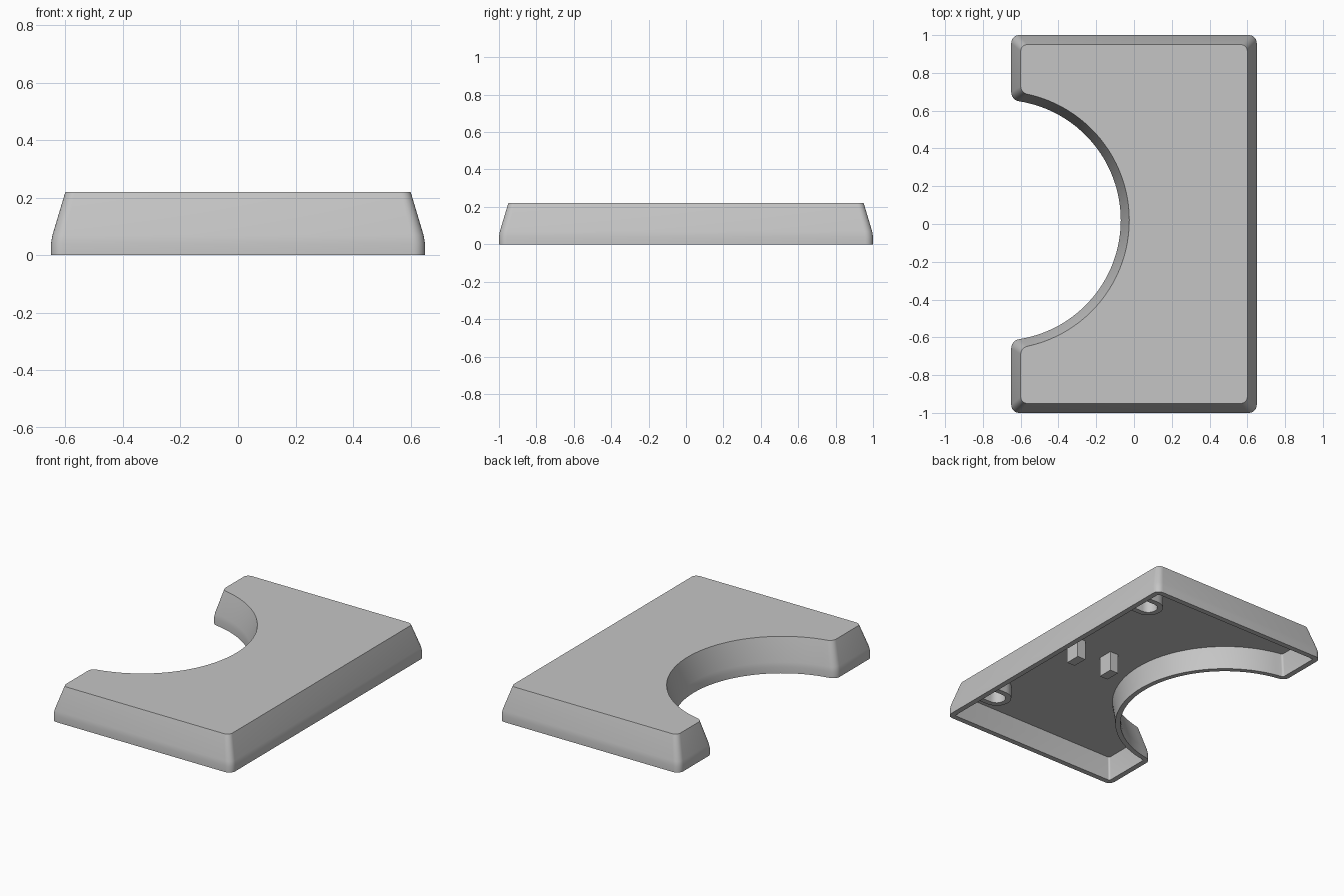
import bpy, bmesh
from math import sin, cos, pi, sqrt, atan2
from mathutils import Vector

cube = bpy.data.objects.get("Cube")
if cube:
    bpy.data.objects.remove(cube, do_unlink=True)

grey = bpy.data.materials.new("light_grey_plastic")
grey.use_nodes = True
colour = (0.56, 0.56, 0.56, 1)
grey.diffuse_color = colour
grey.node_tree.nodes["Principled BSDF"].inputs["Base Color"].default_value = colour

HALF_X, HALF_Y, HEIGHT, CEILING = 0.65, 1.0, 0.22, 0.145
ARC_X, ARC_Y, ARC_R = -0.7075, 0.02, 0.6375


def finish(name, bm):
    bmesh.ops.recalc_face_normals(bm, faces=bm.faces)
    mesh = bpy.data.meshes.new(name)
    bm.to_mesh(mesh)
    bm.free()
    mesh.materials.append(grey)
    obj = bpy.data.objects.new(name, mesh)
    bpy.context.collection.objects.link(obj)
    bpy.ops.object.select_all(action='DESELECT')
    obj.select_set(True)
    bpy.context.view_layer.objects.active = obj
    bpy.ops.object.shade_smooth_by_angle(angle=pi / 6)
    return obj


def fillet(corner, start, end, steps=6):
    """Elliptical rounding of a corner between two tangent points."""
    c, a, b = Vector(corner), Vector(start), Vector(end)
    return [c + (a - c) * (1 - sin(t)) + (b - c) * (1 - cos(t))
            for t in (i * pi / 2 / steps for i in range(steps + 1))]


def outline(d, r):
    """Rectangle with a round bite in its -x side, inset by d, corner radius r."""
    x, y, rad = HALF_X - d, HALF_Y - d, ARC_R + 0.9 * d

    def bite(px):
        return sqrt(rad ** 2 - (px - ARC_X) ** 2)

    tip, inner = bite(-x), bite(-x + r)
    pts = fillet((-x, -y), (-x, -y + r), (-x + r, -y))
    pts += fillet((x, -y), (x - r, -y), (x, -y + r))
    pts += fillet((x, y), (x, y - r), (x - r, y))
    pts += fillet((-x, y), (-x + r, y), (-x, y - r))
    pts += fillet((-x, ARC_Y + tip), (-x, ARC_Y + tip + r), (-x + r, ARC_Y + inner))
    a = atan2(inner, -x + r - ARC_X)
    n = 48
    pts += [Vector((ARC_X + rad * cos(t), ARC_Y + rad * sin(t)))
            for t in (a - 2 * a * i / n for i in range(1, n))]
    pts += fillet((-x, ARC_Y - tip), (-x + r, ARC_Y - inner), (-x, ARC_Y - tip - r))
    return pts


def loft(levels):
    """Skin outlines given as (height, inset, corner radius), capping both ends."""
    bm = bmesh.new()
    rings = [[bm.verts.new((p.x, p.y, z)) for p in outline(d, r)] for z, d, r in levels]
    for lo, hi in zip(rings, rings[1:]):
        for i in range(len(lo)):
            j = (i + 1) % len(lo)
            bm.faces.new((lo[i], lo[j], hi[j], hi[i]))
    bm.faces.new(rings[0])
    bm.faces.new(rings[-1])
    return bm


# Hollow shell: inside ceiling, down the inner wall, across the rim, up the outside
finish("cap_shell", loft([
    (CEILING, 0.055, 0.012), (0.04, 0.037, 0.012), (0, 0.035, 0.012),
    (0, 0, 0.042), (0.04, 0, 0.042), (0.07, 0.005, 0.042), (HEIGHT, 0.05, 0.035)]))


def prism(name, pts, low, high):
    bm = bmesh.new()
    face = bm.faces.new([bm.verts.new((x, y, low)) for x, y in pts])
    side = bmesh.ops.extrude_face_region(bm, geom=[face])["geom"]
    bmesh.ops.translate(bm, vec=(0, 0, high - low),
                        verts=[v for v in side if isinstance(v, bmesh.types.BMVert)])
    return finish(name, bm)


# Two square posts under the ceiling
for name, px in (("outer_post", 0.46), ("inner_post", 0.20)):
    w, l = 0.03, 0.05
    prism(name, [(px - w, -l), (px + w, -l), (px + w, l), (px - w, l)],
          0.015, CEILING + 0.01)


# U-shaped clips near the straight long wall, open towards it
def half_circle(cx, cy, r, n=12):
    return [(cx - r * sin(t), cy + r * cos(t)) for t in (i * pi / n for i in range(n + 1))]


for name, cy in (("back_clip", 0.72), ("front_clip", -0.72)):
    cx, big, small, arm = 0.49, 0.09, 0.055, 0.06
    pts = [(cx + arm, cy + big)] + half_circle(cx, cy, big) + [(cx + arm, cy - big)]
    pts += [(cx + arm, cy - small)] + half_circle(cx, cy, small)[::-1] + [(cx + arm, cy + small)]
    prism(name, pts, 0.06, CEILING + 0.01)
